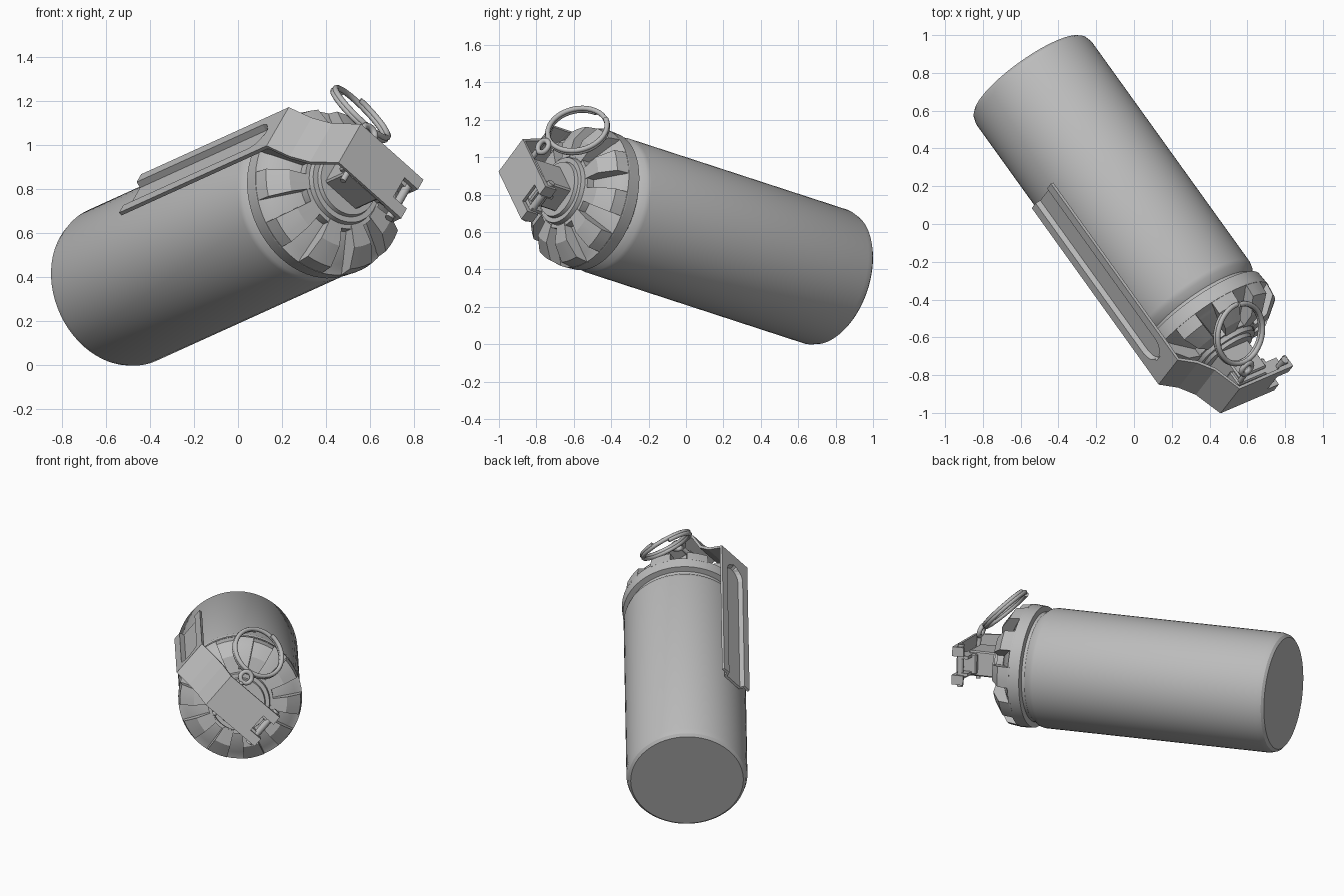
import bpy, bmesh, math
from mathutils import Vector, Matrix

cube = bpy.data.objects.get("Cube")
if cube:
    bpy.data.objects.remove(cube, do_unlink=True)

grey = bpy.data.materials.new("plain grey")
grey.use_nodes = True
COLOUR = (0.5, 0.5, 0.5, 1)
grey.diffuse_color = COLOUR
grey.node_tree.nodes["Principled BSDF"].inputs["Base Color"].default_value = COLOUR

# Canister frame: local z runs along the can, local y points to the lever
axis = Vector((0.564, -0.785, 0.256)).normalized()
out = Vector((-0.711, -0.304, 0.634))
out = (out - axis * out.dot(axis)).normalized()
side = out.cross(axis)
POSE = Matrix((side, out, axis)).transposed().to_4x4()
POSE.translation = Vector((-0.556, 0.783, 0.35))


def finish(name, bm, smooth=True):
    bmesh.ops.recalc_face_normals(bm, faces=bm.faces)
    mesh = bpy.data.meshes.new(name)
    bm.to_mesh(mesh)
    bm.free()
    mesh.materials.append(grey)
    ob = bpy.data.objects.new(name, mesh)
    bpy.context.collection.objects.link(ob)
    ob.matrix_world = POSE
    if smooth:
        bpy.ops.object.select_all(action="DESELECT")
        ob.select_set(True)
        bpy.context.view_layer.objects.active = ob
        bpy.ops.object.shade_smooth_by_angle(angle=math.radians(30))
    return ob


def lathe(name, profile, steps=64):
    bm = bmesh.new()
    verts = [bm.verts.new((r, 0, z)) for r, z in profile]
    edges = [bm.edges.new(pair) for pair in zip(verts, verts[1:])]
    bmesh.ops.spin(bm, geom=verts + edges, cent=(0, 0, 0), axis=(0, 0, 1),
                   angle=math.tau, steps=steps)
    bmesh.ops.remove_doubles(bm, verts=bm.verts, dist=0.0005)
    return finish(name, bm)


def box(name, low, high, bevel=0.0):
    low, high = Vector(low), Vector(high)
    bm = bmesh.new()
    bmesh.ops.create_cube(bm, size=1, matrix=Matrix.Translation((low + high) / 2)
                          @ Matrix.Diagonal((*(high - low), 1)))
    if bevel:
        bmesh.ops.bevel(bm, geom=bm.edges[:], offset=bevel, segments=1, affect="EDGES")
    return finish(name, bm, False)


def tube(name, points, radius, closed=False, sides=10):
    curve = bpy.data.curves.new(name, "CURVE")
    curve.dimensions = "3D"
    curve.bevel_depth = radius
    curve.bevel_resolution = sides // 4
    curve.use_fill_caps = True
    spline = curve.splines.new("POLY")
    spline.points.add(len(points) - 1)
    for point, co in zip(spline.points, points):
        point.co = (*co, 1)
    spline.use_cyclic_u = closed
    for s in curve.splines:
        s.use_smooth = True
    curve.materials.append(grey)
    ob = bpy.data.objects.new(name, curve)
    bpy.context.collection.objects.link(ob)
    ob.matrix_world = POSE
    return ob


# Can body with rounded rims
lathe("can_body", [(0, 0), (0.35, 0), (0.366, 0.015), (0.376, 0.05), (0.376, 1.53),
                   (0.37, 1.555), (0.345, 1.59), (0, 1.59)])
# Neck groove, flange and shallow cone under the teeth
lathe("head_collar", [(0, 1.57), (0.345, 1.57), (0.345, 1.61), (0.38, 1.615), (0.385, 1.69),
                      (0.36, 1.70), (0.34, 1.715), (0.2, 1.79), (0, 1.79)])
# Stepped hub
lathe("hub", [(0.205, 1.77), (0.205, 1.83), (0.185, 1.83), (0.18, 1.855), (0.155, 1.855),
              (0.15, 1.875), (0, 1.875)], 48)

# Ring of wedge teeth
TEETH = 10
tooth_profile = [(0.19, 1.75), (0.19, 1.835), (0.29, 1.825), (0.375, 1.76), (0.385, 1.68), (0.34, 1.68)]
bm = bmesh.new()
for i in range(TEETH):
    middle = math.tau * (i + 0.5) / TEETH
    rows = []
    for k in range(4):
        ang = middle + math.radians(20) * (k / 3 - 0.5)
        rows.append([bm.verts.new((r * math.cos(ang), r * math.sin(ang), z))
                     for r, z in tooth_profile])
    n = len(tooth_profile)
    for a, b in zip(rows, rows[1:]):
        for j in range(n):
            bm.faces.new((a[j], a[(j + 1) % n], b[(j + 1) % n], b[j]))
    bm.faces.new(rows[0])
    bm.faces.new(rows[-1])
finish("head_teeth", bm)

# Safety lever: bent plate with a pressed channel, round at its upper end
HALF = 0.12
RIM, DEPTH = 0.42, 0.028
rows = [(RIM, z, h, DEPTH) for z, h in
        ((0.645, 0.06), (1.66, 0.06), (1.69, 0.053), (1.71, 0.042), (1.724, 0.025), (1.73, 0.01))]
rows += [(y, z, 0.01, 0) for y, z in
         ((RIM, 1.742), (RIM, 1.835), (0.32, 1.895), (0.25, 1.97), (0.185, 2.12), (-0.13, 2.12))]
bm = bmesh.new()
grid = []
for y, z, h, d in rows:
    stations = ((-HALF, 0), (-h - 0.012, 0), (-h, d), (h, d), (h + 0.012, 0), (HALF, 0))
    grid.append([bm.verts.new((x, y - drop, z)) for x, drop in stations])
for a, b in zip(grid, grid[1:]):
    for j in range(len(a) - 1):
        bm.faces.new((a[j], b[j], b[j + 1], a[j + 1]))
lever = finish("safety_lever", bm, False)
if lever.data.polygons[0].normal.y < 0:
    lever.data.flip_normals()
shell = lever.modifiers.new("thickness", "SOLIDIFY")
shell.thickness = 0.018
shell.offset = -1

# Fuze block with side rails under the lever
box("fuze_block", (-0.08, -0.10, 1.8), (0.08, 0.10, 2.05), 0.008)
box("fuze_cap", (-0.065, -0.13, 1.99), (0.065, 0.12, 2.08), 0.008)

# Hinge tabs, arms and rod
for label, sign in (("left", 1), ("right", -1)):
    xs = sorted((sign * 0.06, sign * HALF))
    box("lever_tab_" + label, (xs[0], -0.205, 2.095), (xs[1], -0.125, 2.12))
    box("lever_hook_" + label, (xs[0], -0.215, 2.045), (xs[1], -0.198, 2.12))
    xs = sorted((sign * 0.045, sign * 0.065))
    box("hinge_arm_" + label, (xs[0], -0.2, 2.02), (xs[1], -0.08, 2.09))
tube("hinge_rod", [(-0.135, -0.18, 2.075), (0.135, -0.18, 2.075)], 0.021)


def circle(centre, u, v, radius, steps):
    return [centre + radius * (u * math.cos(math.tau * i / steps) + v * math.sin(math.tau * i / steps))
            for i in range(steps)]


# Pull pin with eyelet
tube("pull_pin", [(-0.14, 0.10, 2.06), (0.13, 0.10, 2.06)], 0.015)
tube("pin_eyelet", circle(Vector((0.165, 0.10, 2.045)), Vector((1, 0, -0.3)).normalized(),
                          Vector((0, 1, 0)), 0.036, 20), 0.015, True)

# Split pull ring made of two turns
tilt = Vector((1, 0, -1)).normalized()
lift = Vector((1, 0, 1)).normalized()
STEPS, TURNS = 40, 1.9
ring = []
for i in range(int(STEPS * TURNS) + 1):
    ang = math.tau * i / STEPS + 0.6
    shift = 0.028 * (i / (STEPS * TURNS) - 0.5)
    ring.append(Vector((0.312, 0.126, 1.901)) + lift * shift
                + 0.162 * (tilt * math.cos(ang) + Vector((0, 1, 0)) * math.sin(ang)))
tube("pull_ring", ring, 0.014)
